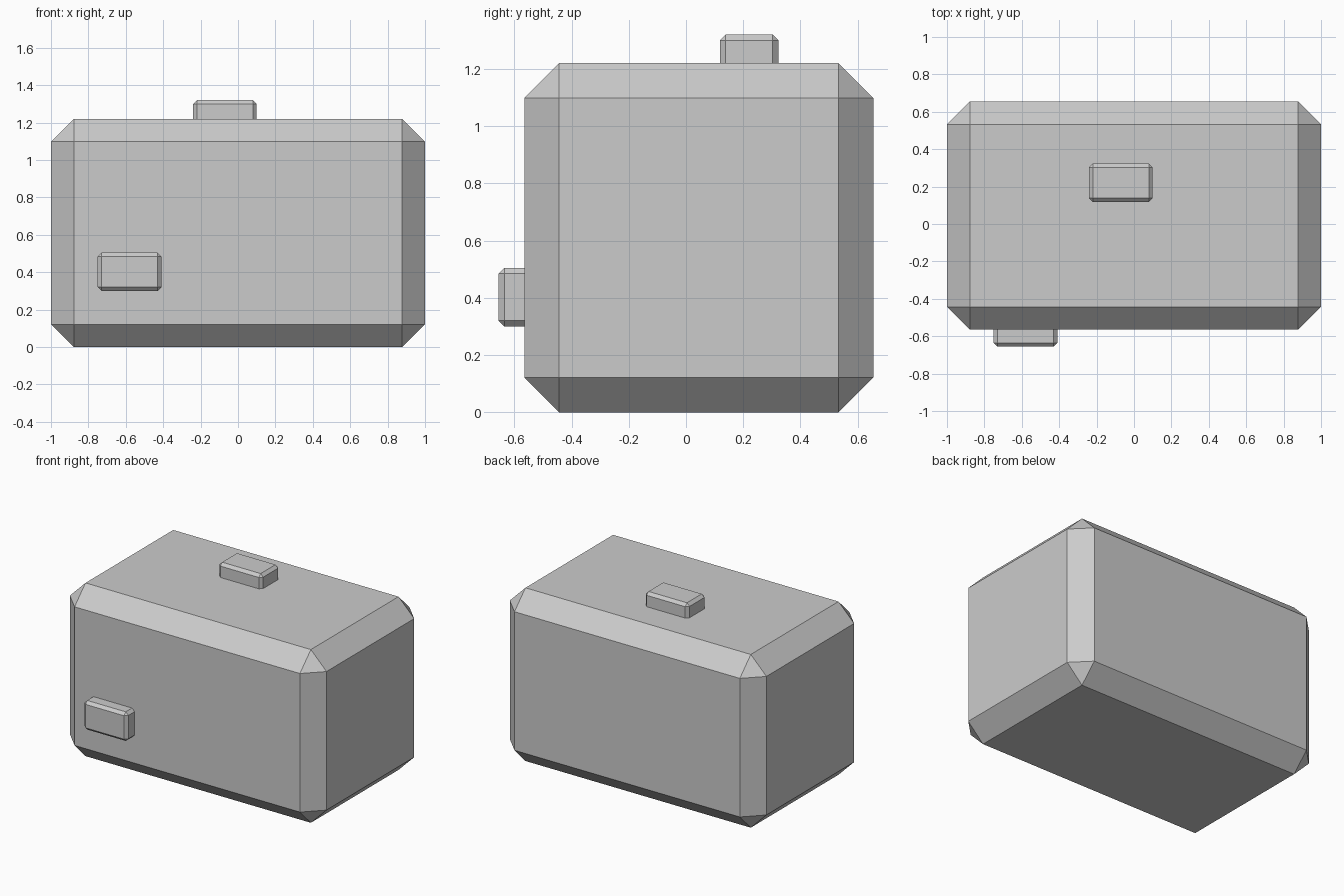
import bpy

if "Cube" in bpy.data.objects:
    bpy.data.objects.remove(bpy.data.objects["Cube"])


def chamfered_box(name, lo, hi, chamfer):
    """Box between two corners with every edge cut by a flat chamfer."""
    centre = [(a + b) / 2 for a, b in zip(lo, hi)]
    bpy.ops.mesh.primitive_cube_add(size=1, location=centre)
    obj = bpy.context.object
    obj.name = name
    obj.scale = [b - a for a, b in zip(lo, hi)]
    bpy.ops.object.transform_apply(location=False, rotation=False, scale=True)
    bevel = obj.modifiers.new("chamfer", 'BEVEL')
    bevel.width = chamfer
    bevel.segments = 1
    bevel.limit_method = 'NONE'
    return obj


# Main block
chamfered_box("body", (-1, -0.565, 0), (1, 0.655, 1.22), 0.122)

# Small studs, partly sunk into the top and front faces
chamfered_box("top_stud", (-0.24, 0.118, 1.12), (0.10, 0.323, 1.32), 0.02)
chamfered_box("front_stud", (-0.75, -0.655, 0.30), (-0.41, -0.455, 0.505), 0.02)
